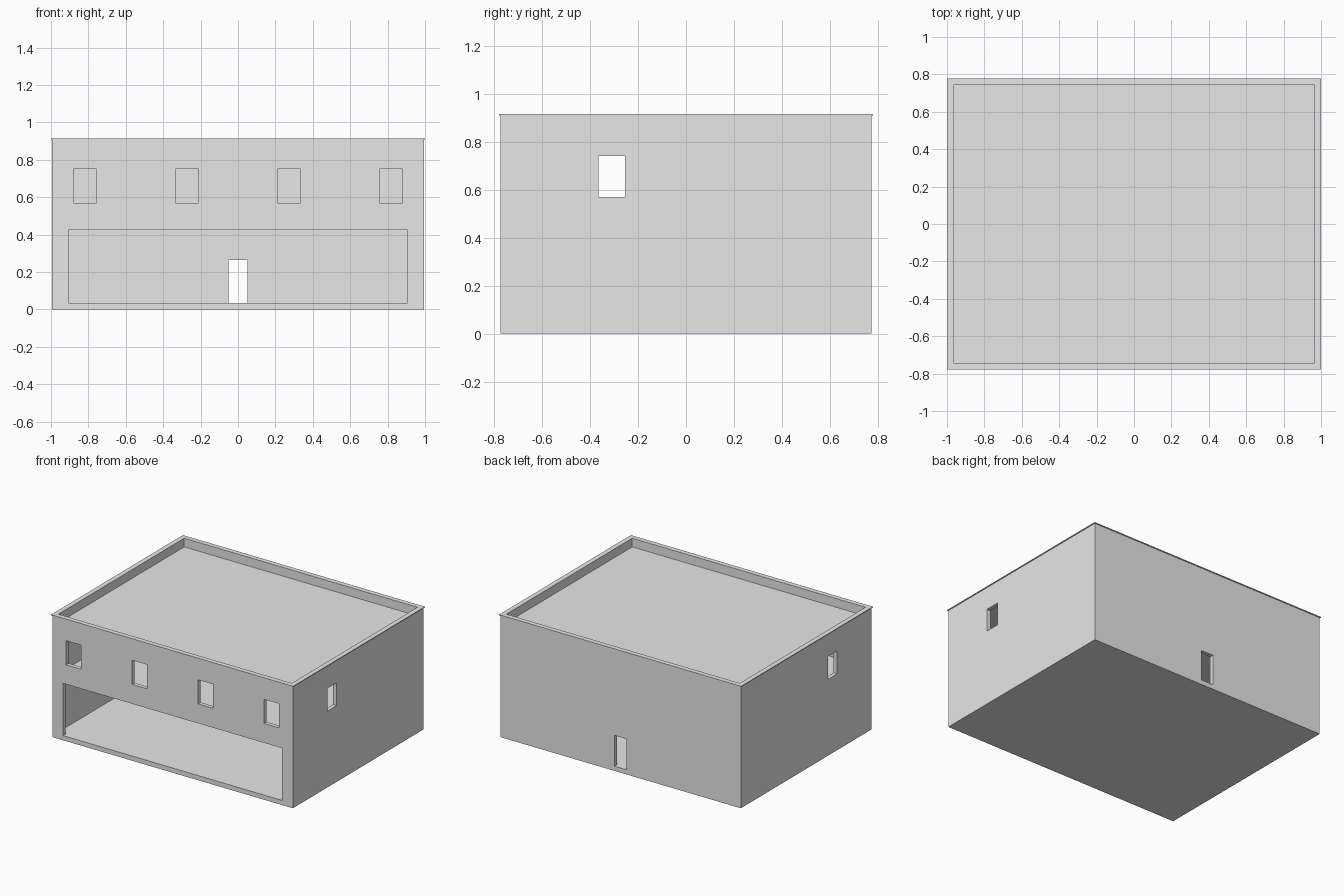
import bpy

default = bpy.data.objects.get("Cube")
if default:
    bpy.data.objects.remove(default)

# Overall dimensions
HALF_X, HALF_Y = 0.994, 0.772       # outer wall faces
WALL = 0.03
IN_X, IN_Y = HALF_X - WALL, HALF_Y - WALL
WALL_TOP, TOP, LIP = 0.909, 0.915, 0.006
GROUND, UPPER, ROOF, SLAB = 0.035, 0.47, 0.85, 0.035

concrete = bpy.data.materials.new("light_grey")
concrete.use_nodes = True
grey = (0.8, 0.8, 0.8, 1)
concrete.diffuse_color = grey
concrete.node_tree.nodes["Principled BSDF"].inputs["Base Color"].default_value = grey


def box(name, x0, x1, y0, y1, z0, z1):
    """Axis-aligned box between two corners."""
    bpy.ops.mesh.primitive_cube_add(
        size=1, location=((x0 + x1) / 2, (y0 + y1) / 2, (z0 + z1) / 2))
    ob = bpy.context.object
    ob.name = name
    ob.scale = (x1 - x0, y1 - y0, z1 - z0)
    bpy.ops.object.transform_apply(location=True, rotation=False, scale=True)
    ob.data.materials.append(concrete)
    return ob


def cut(target, *bounds):
    """Carve a box-shaped void out of the target."""
    cutter = box("cutter", *bounds)
    cutter.hide_render = True
    bpy.context.view_layer.objects.active = target
    mod = target.modifiers.new("void", "BOOLEAN")
    mod.operation = "DIFFERENCE"
    mod.solver = "EXACT"
    mod.object = cutter
    bpy.ops.object.modifier_apply(modifier=mod.name)
    bpy.data.objects.remove(cutter)


# Solid block carved into two storeys and a sunken roof
shell = box("building_shell", -HALF_X, HALF_X, -HALF_Y, HALF_Y, 0, WALL_TOP)
for floor, ceiling in ((GROUND, UPPER - SLAB), (UPPER, ROOF - SLAB), (ROOF, 1.1)):
    cut(shell, -IN_X, IN_X, -IN_Y, IN_Y, floor, ceiling)

# Wide shopfront opening and rear door
cut(shell, -0.905, 0.905, -1, -IN_Y + 0.01, GROUND, 0.425)
cut(shell, -0.05, 0.05, IN_Y - 0.01, 1, GROUND, 0.265)

# Four front windows
for x in (-0.818, -0.272, 0.272, 0.818):
    cut(shell, x - 0.062, x + 0.062, -1, -IN_Y + 0.01, 0.57, 0.75)

# One window in each side wall
for side in (-1, 1):
    a, b = sorted((side * (IN_X - 0.01), side * 1.2))
    cut(shell, a, b, -0.365, -0.255, 0.57, 0.74)

# Thin overhanging coping around the parapet
coping = box("parapet_coping", -HALF_X - LIP, HALF_X + LIP,
             -HALF_Y - LIP, HALF_Y + LIP, WALL_TOP, TOP)
cut(coping, -IN_X, IN_X, -IN_Y, IN_Y, ROOF, 1.1)
